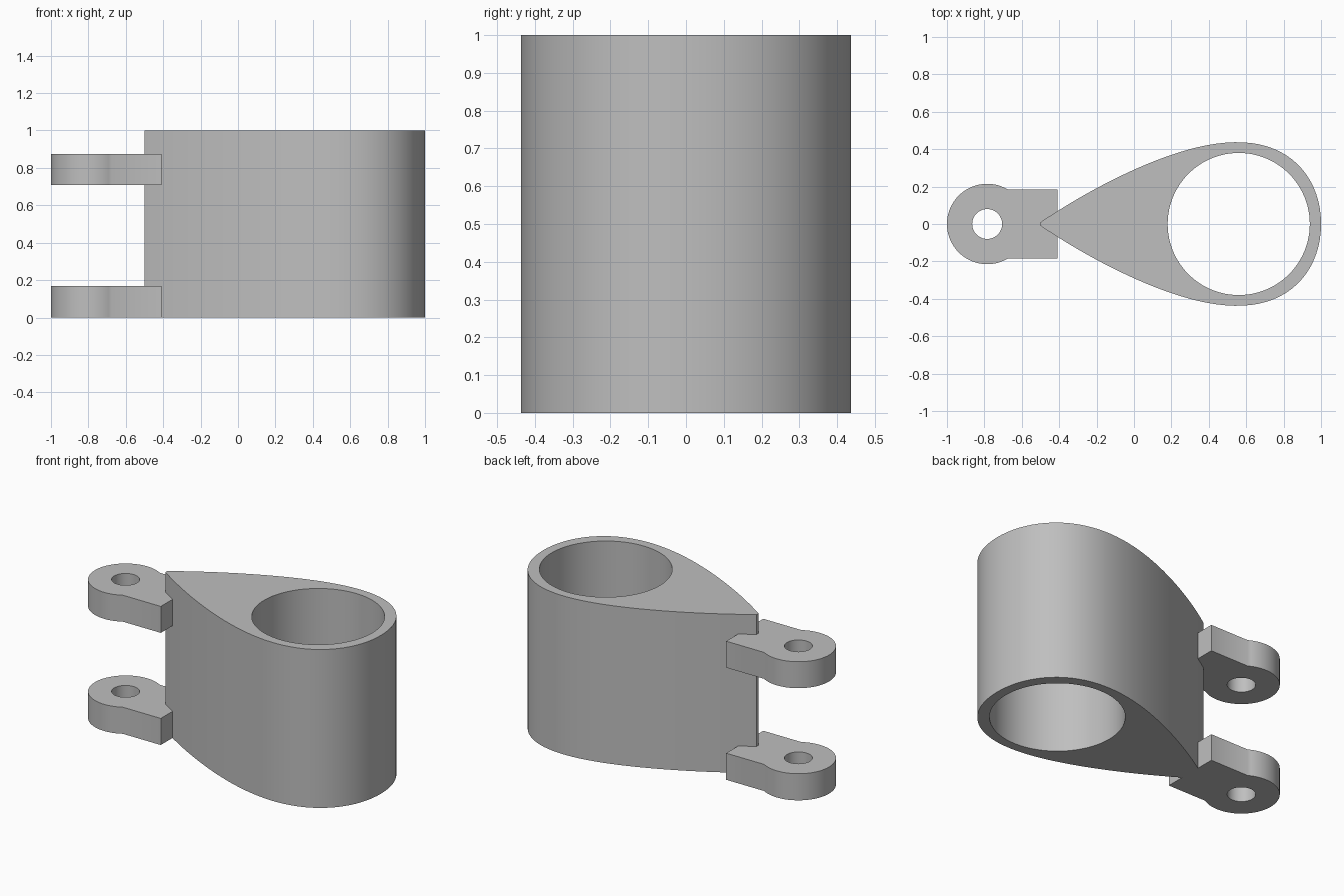
import bpy, bmesh, math

if "Cube" in bpy.data.objects:
    bpy.data.objects.remove(bpy.data.objects["Cube"], do_unlink=True)

GREY = (0.52, 0.52, 0.52, 1)
mat = bpy.data.materials.new("plain grey")
mat.use_nodes = True
mat.diffuse_color = GREY
mat.node_tree.nodes["Principled BSDF"].inputs["Base Color"].default_value = GREY


def arc(cx, r, start, end, n):
    """Points on an arc centred on (cx, 0), end point left out."""
    angles = [start + (end - start) * i / n for i in range(n)]
    return [(cx + r * math.cos(a), r * math.sin(a)) for a in angles]


def pierced_plate(name, outline, hole, z0, z1):
    """Extrude an outline with a hole through it from z0 to z1."""
    bm = bmesh.new()
    edges = []
    for loop in (outline, hole):
        vs = [bm.verts.new((x, y, z0)) for x, y in loop]
        edges += [bm.edges.new((a, b)) for a, b in zip(vs, vs[1:] + vs[:1])]
    bmesh.ops.triangle_fill(bm, edges=edges, use_beauty=True)
    top = bmesh.ops.extrude_face_region(bm, geom=bm.faces[:], use_keep_orig=True)
    moved = [g for g in top["geom"] if isinstance(g, bmesh.types.BMVert)]
    bmesh.ops.translate(bm, verts=moved, vec=(0, 0, z1 - z0))
    bmesh.ops.recalc_face_normals(bm, faces=bm.faces[:])
    mesh = bpy.data.meshes.new(name)
    bm.to_mesh(mesh)
    bm.free()
    mesh.materials.append(mat)
    obj = bpy.data.objects.new(name, mesh)
    bpy.context.collection.objects.link(obj)
    bpy.ops.object.select_all(action="DESELECT")
    obj.select_set(True)
    bpy.context.view_layer.objects.active = obj
    bpy.ops.object.shade_smooth_by_angle(angle=math.radians(30))
    return obj


# Teardrop sleeve: symmetric wing section, round nose at +x, thin blunt tail
CHORD, THICKNESS, STEPS = 1.5, 0.583, 48


def half_width(t):
    poly = 0.2969 * math.sqrt(t) - 0.126 * t - 0.3516 * t**2 + 0.2843 * t**3 - 0.1015 * t**4
    return 5 * THICKNESS * CHORD * poly


stations = [(1 - math.cos(math.pi * i / STEPS)) / 2 for i in range(STEPS + 1)]
upper = [(1 - CHORD * t, half_width(t)) for t in stations]
lower = [(x, -y) for x, y in reversed(upper[1:])]
pierced_plate("teardrop_sleeve", upper + lower,
              arc(0.56, 0.38, 0, math.tau, 96), 0, 1)

# Hinge lugs: round eye with a straight shank running into the tail
EYE_X, EYE_R, SHANK = -0.785, 0.215, 0.185
meet = math.asin(SHANK / EYE_R)
lug = arc(EYE_X, EYE_R, meet, math.tau - meet, 48)
lug += [(lug[0][0], -SHANK), (-0.41, -SHANK), (-0.41, SHANK)]
for name, z0, z1 in (("lower_lug", 0, 0.168), ("upper_lug", 0.708, 0.875)):
    pierced_plate(name, lug, arc(EYE_X, 0.08, 0, math.tau, 48), z0, z1)
